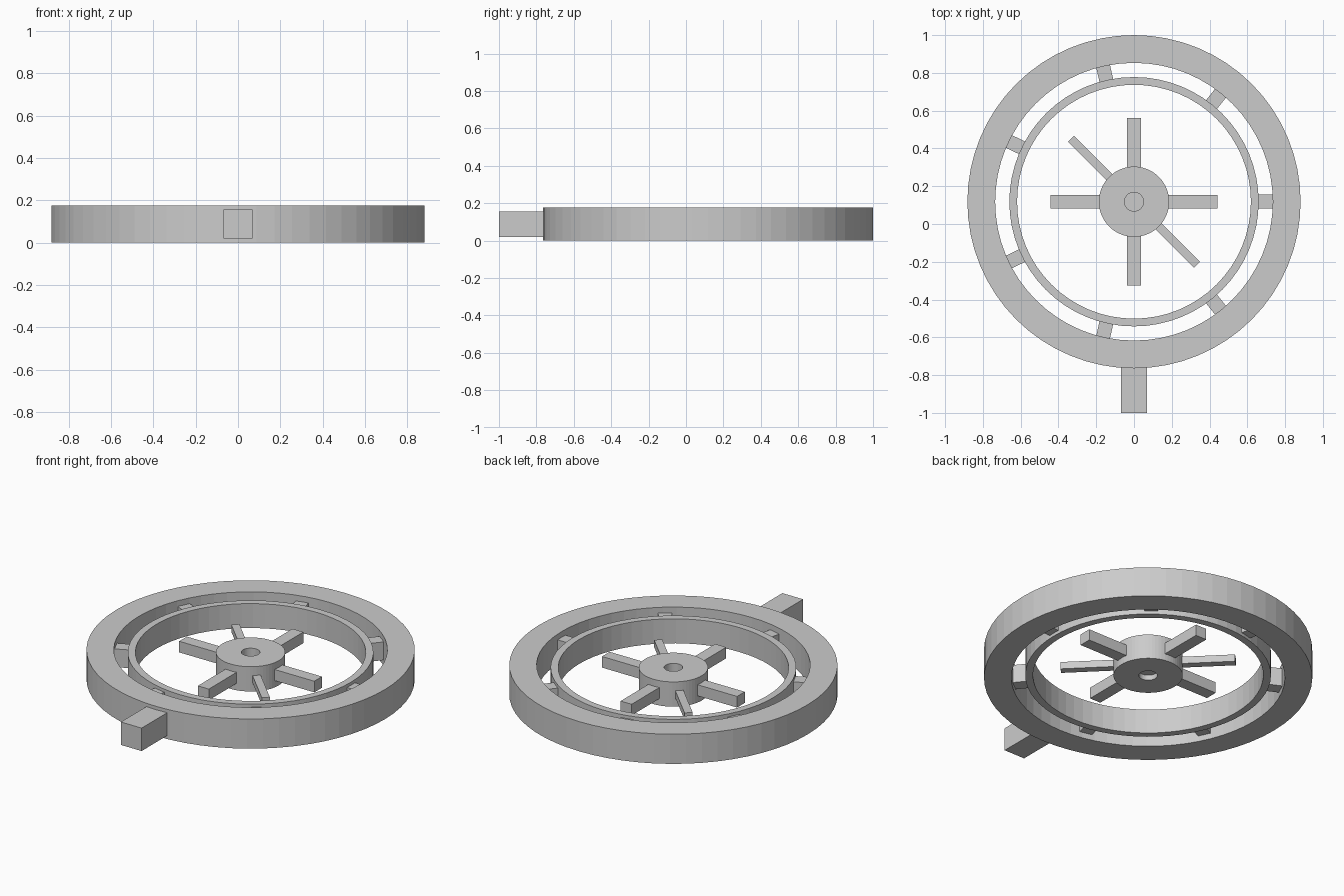
import bpy, bmesh, math
from mathutils import Matrix

if "Cube" in bpy.data.objects:
    bpy.data.objects.remove(bpy.data.objects["Cube"])

CY = 0.118    # wheel centre in y
MID = 0.088   # mid height of every part

grey = bpy.data.materials.new("plain_grey")
grey.use_nodes = True
grey.diffuse_color = (0.6, 0.6, 0.6, 1)
grey.node_tree.nodes["Principled BSDF"].inputs["Base Color"].default_value = (0.6, 0.6, 0.6, 1)


def finish(name, bm):
    bmesh.ops.recalc_face_normals(bm, faces=bm.faces)
    mesh = bpy.data.meshes.new(name)
    bm.to_mesh(mesh)
    bm.free()
    mesh.materials.append(grey)
    obj = bpy.data.objects.new(name, mesh)
    bpy.context.collection.objects.link(obj)
    return obj


def lathe(name, profile, closed=True, sides=64):
    """Spin an (r, z) profile about the wheel axis."""
    bm = bmesh.new()
    verts = [bm.verts.new((r, CY, z)) for r, z in profile]
    edges = [bm.edges.new(p) for p in zip(verts, verts[1:])]
    if closed:
        edges.append(bm.edges.new((verts[-1], verts[0])))
    bmesh.ops.spin(bm, geom=verts + edges, cent=(0, CY, 0), axis=(0, 0, 1),
                   angle=math.tau, steps=sides, use_duplicate=False)
    bmesh.ops.remove_doubles(bm, verts=bm.verts, dist=0.0001)
    return finish(name, bm)


def ring(name, r_in, r_out, height):
    lo, hi = MID - height / 2, MID + height / 2
    return lathe(name, [(r_in, lo), (r_out, lo), (r_out, hi), (r_in, hi)])


def bar(name, degrees, r0, r1, width, height):
    """Box pointing outward from the wheel axis."""
    bm = bmesh.new()
    place = (Matrix.Translation((0, CY, MID))
             @ Matrix.Rotation(math.radians(degrees), 4, "Z")
             @ Matrix.Translation(((r0 + r1) / 2, 0, 0))
             @ Matrix.Diagonal((r1 - r0, width, height, 1)))
    bmesh.ops.create_cube(bm, size=1, matrix=place)
    return finish(name, bm)


# Concentric rings
ring("outer_ring", 0.735, 0.882, 0.176)
ring("inner_ring", 0.619, 0.66, 0.145)

# Hub with a recess in each end
lo, hi = MID - 0.0735, MID + 0.0735
lathe("hub", [(0, 0.045), (0.05, 0.045), (0.05, lo), (0.186, lo), (0.186, hi),
              (0.05, hi), (0.05, 0.06), (0, 0.06)], closed=False)

# Spacers joining the two rings
for i in range(7):
    bar(f"spacer_{i + 1}", i * 360 / 7, 0.65, 0.745, 0.074, 0.108)

# Four thick spokes and two thin diagonal ones
for i in range(4):
    bar(f"thick_spoke_{i + 1}", i * 90, 0.15, 0.443, 0.072, 0.066)
for i, angle in enumerate((135, 315)):
    bar(f"thin_spoke_{i + 1}", angle, 0.15, 0.471, 0.044, 0.042)

# Block handle on the front of the rim
bar("handle", -90, 0.82, 1.118, 0.136, 0.136)
